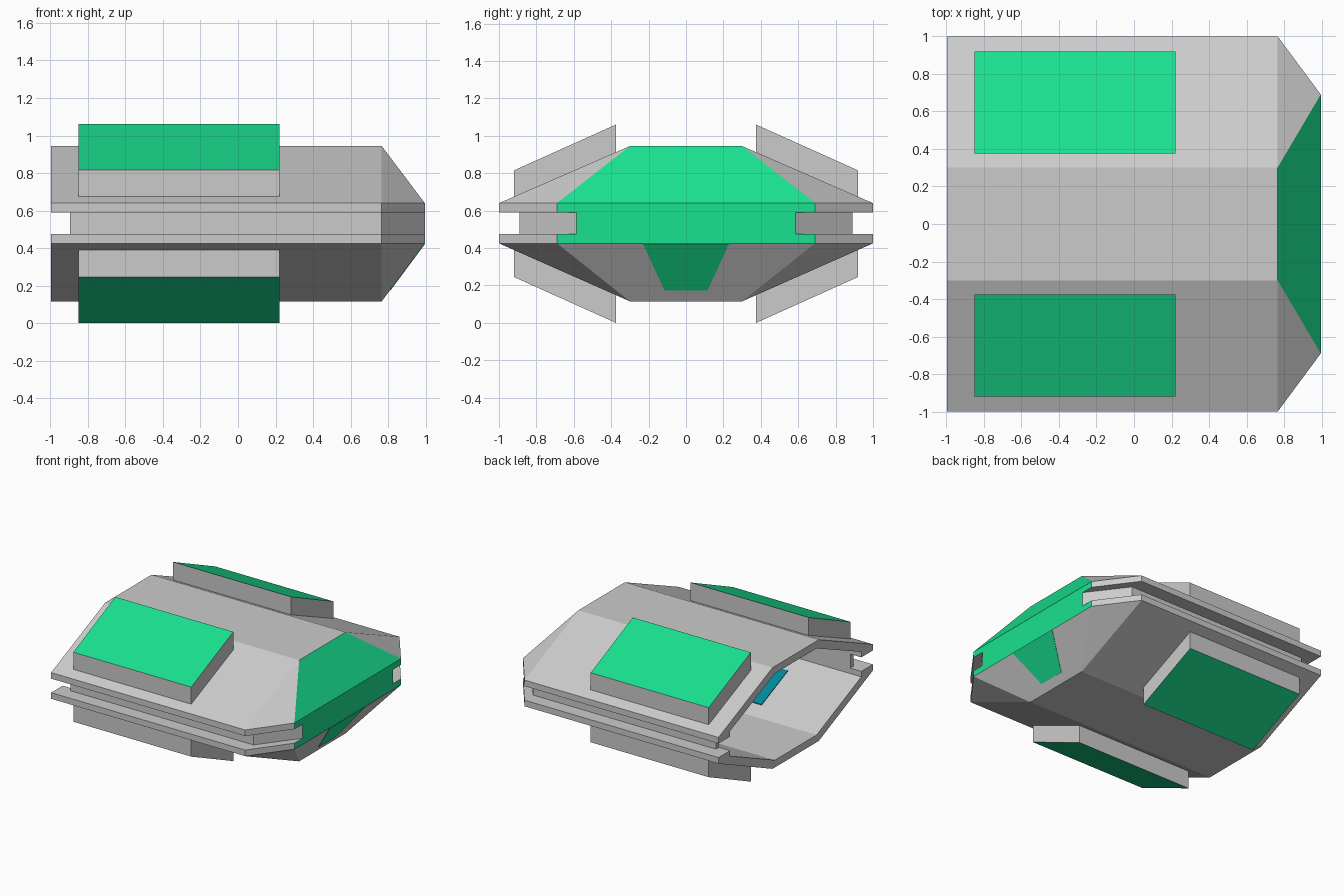
import bpy, bmesh
from mathutils import Vector

if "Cube" in bpy.data.objects:
    bpy.data.objects.remove(bpy.data.objects["Cube"])

MID = 0.53  # height of the mirror plane between upper and lower half


def material(name, rgb):
    m = bpy.data.materials.new(name)
    m.diffuse_color = (*rgb, 1)
    m.use_nodes = True
    m.node_tree.nodes["Principled BSDF"].inputs["Base Color"].default_value = m.diffuse_color
    return m


green = material("green_panel", (0.01, 0.75, 0.28))
teal = material("teal_panel", (0.0, 0.25, 0.32))


def finish(bm, name, mats=(), pick=None, helper=False):
    bmesh.ops.recalc_face_normals(bm, faces=bm.faces)
    bm.normal_update()
    if pick:
        for f in bm.faces:
            f.material_index = int(pick(f))
    me = bpy.data.meshes.new(name)
    bm.to_mesh(me)
    bm.free()
    for m in mats:
        me.materials.append(m)
    ob = bpy.data.objects.new(name, me)
    bpy.context.collection.objects.link(ob)
    if helper:
        ob.hide_render = True
        ob.display_type = 'WIRE'
    return ob


def prism(name, base, offset, **kw):
    """Extrude a flat outline along an offset vector."""
    bm = bmesh.new()
    f = bm.faces.new([bm.verts.new(p) for p in base])
    r = bmesh.ops.extrude_face_region(bm, geom=[f])
    vs = [v for v in r["geom"] if isinstance(v, bmesh.types.BMVert)]
    bmesh.ops.translate(bm, verts=vs, vec=Vector(offset))
    return finish(bm, name, **kw)


def pod(name, x0, x1, x2, section, nose, **kw):
    """Faceted tube with a tapered nose, as the hull of three rings."""
    bm = bmesh.new()
    for xs, pts in (((x0, x1), section), ((x2,), nose)):
        for x in xs:
            for y, z in pts:
                for s in (-1, 1):
                    bm.verts.new((x, s * y, z))
    bmesh.ops.convex_hull(bm, input=bm.verts)
    bmesh.ops.dissolve_limit(bm, angle_limit=0.01, verts=bm.verts, edges=bm.edges)
    return finish(bm, name, **kw)


# Hull with green windscreen and nose band
hull = pod("hull", -0.995, 0.765, 0.995,
           [(0.3, 0.945), (1, 0.64), (1, 0.425), (0.3, 0.115)],
           [(0.69, 0.64), (0.69, 0.425)], mats=(None, green),
           pick=lambda f: f.normal.x > 0.5 and abs(f.normal.y) < 0.1 and f.normal.z > -0.1)

# Hollow cabin, open at the rear
cutters = [pod("cabin_cutter", -1.2, 0.73, 0.94,
               [(0.27, 0.885), (0.85, 0.635), (0.85, 0.43), (0.27, 0.175)],
               [(0.57, 0.62), (0.57, 0.445)], helper=True)]

# Side grooves, with a slot right through the wall at the rear
outline = [(-1.2, 0.8), (-0.895, 0.8), (-0.895, 0.89), (0.765, 0.89),
           (1.1, 0.446), (1.1, 1.2), (-1.2, 1.2)]
for s, side in ((-1, "front"), (1, "back")):
    cutters.append(prism(f"groove_cutter_{side}", [(x, s * y, 0.475) for x, y in outline],
                         (0, 0, 0.115), helper=True))
for c in cutters:
    m = hull.modifiers.new(c.name, 'BOOLEAN')
    m.operation = 'DIFFERENCE'
    m.solver = 'EXACT'
    m.object = c

# Four raised armour pads with green outer faces
pad = [(0.375, 0.885), (0.375, 1.06), (0.92, 0.815), (0.92, 0.65)]
for s, side in ((-1, "front"), (1, "back")):
    for t, level in ((1, "upper"), (-1, "lower")):
        prism(f"{level}_{side}_pad",
              [(-0.85, s * y, MID + t * (z - MID)) for y, z in pad], (1.07, 0, 0),
              mats=(None, green),
              pick=lambda f, t=t: f.normal.z * t > 0.5)
    # Teal panel on the inner lower wall
    prism(f"inner_{side}_panel",
          [(-0.42, s * y, 0.175 + (y - 0.27) * 0.4397 + d)
           for y, d in ((0.38, -0.01), (0.72, -0.01), (0.72, 0.006), (0.38, 0.006))],
          (0.62, 0, 0), mats=(teal,))

# Green chin window on the lower nose slope
window = []
for y, z in ((-0.23, 0.424), (0.23, 0.424), (0.115, 0.175), (-0.115, 0.175)):
    window.append((0.765 + (z - 0.115) / 0.31 * 0.23 + 0.002, y, z - 0.002))
prism("chin_window", window, (-0.008, 0, 0.006), mats=(green,))
